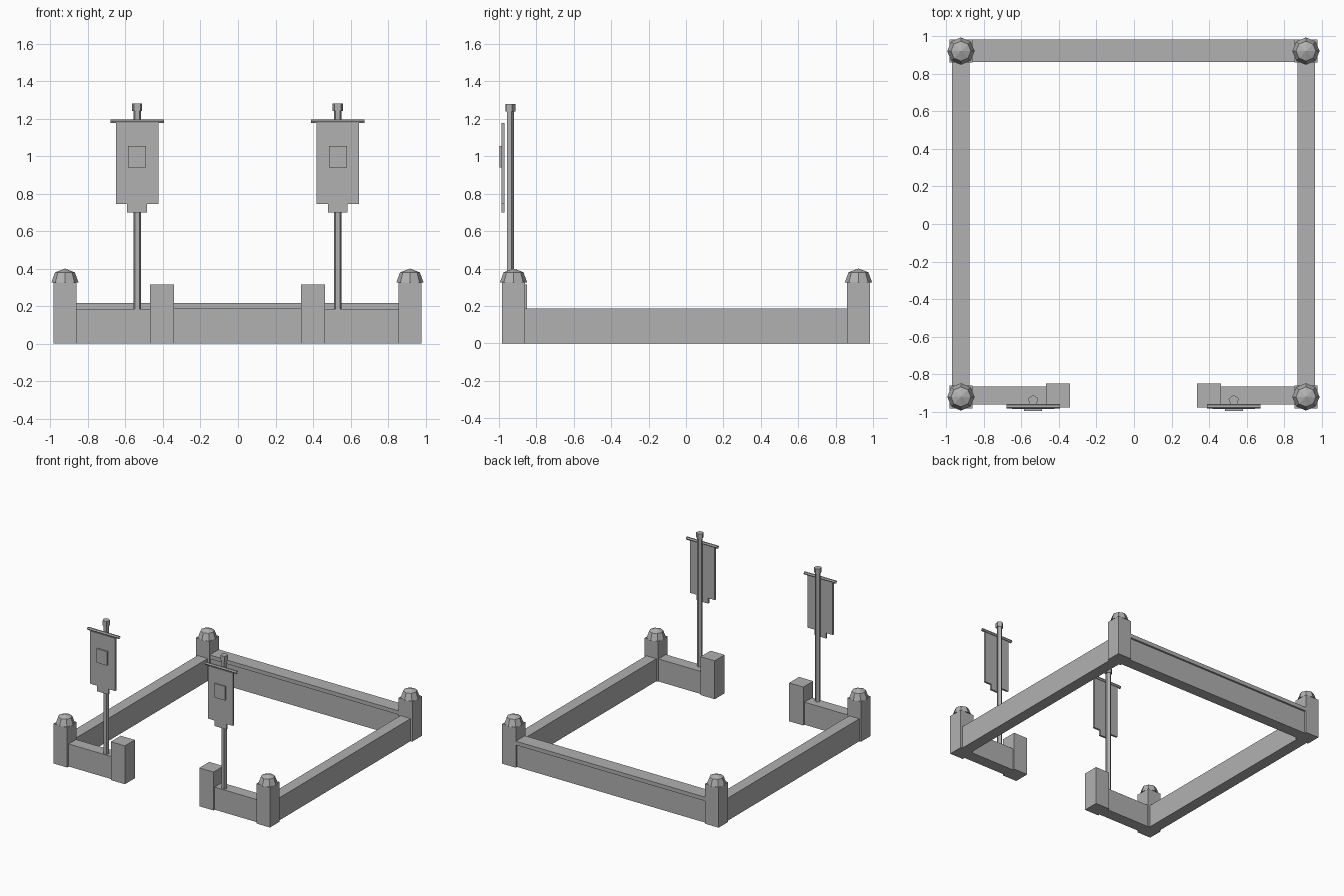
import bpy
import math

cube = bpy.data.objects.get("Cube")
if cube:
    bpy.data.objects.remove(cube)

stone = bpy.data.materials.new("stone_grey")
stone.use_nodes = True
GREY = (0.44, 0.44, 0.44, 1)
stone.diffuse_color = GREY
stone.node_tree.nodes["Principled BSDF"].inputs["Base Color"].default_value = GREY

SHIFT = -0.003  # the mirror line between the two halves


def build(name, verts, faces):
    mesh = bpy.data.meshes.new(name)
    mesh.from_pydata(verts, [], faces)
    mesh.materials.append(stone)
    obj = bpy.data.objects.new(name, mesh)
    bpy.context.collection.objects.link(obj)
    return obj


def box(name, x, y, z):
    """Box from (low, high) ranges."""
    x, y, z = sorted(x), sorted(y), sorted(z)
    verts = [(a + SHIFT, b, c) for a in x for b in y for c in z]
    faces = [(0, 1, 3, 2), (4, 6, 7, 5), (0, 4, 5, 1),
             (2, 3, 7, 6), (0, 2, 6, 4), (1, 5, 7, 3)]
    return build(name, verts, faces)


def lathe(name, centre, sides, rings, turn=0.0, axis="z", capped=True):
    """Faceted solid from (radius, height) rings; zero radius ends in a point."""
    cx, cy, cz = centre
    verts, faces, loops = [], [], []
    for r, h in rings:
        start = len(verts)
        n = 1 if r == 0 else sides
        for i in range(n):
            a = turn + math.tau * i / sides
            u, v = r * math.cos(a), r * math.sin(a)
            p = (u, v, h) if axis == "z" else (h, u, v)
            verts.append((cx + p[0] + SHIFT, cy + p[1], cz + p[2]))
        loops.append(list(range(start, start + n)))
    for low, high in zip(loops, loops[1:]):
        for i in range(sides):
            j = (i + 1) % sides
            if len(high) == 1:
                faces.append((low[i], low[j], high[0]))
            else:
                faces.append((low[i], low[j], high[j], high[i]))
    if capped:
        faces.append(loops[0][::-1])
        if len(loops[-1]) > 1:
            faces.append(loops[-1])
    return build(name, verts, faces)


POST = 0.922
WALL_TOP = 0.185

for side, s in (("left", 1), ("right", -1)):
    # Corner posts with faceted caps
    for end, e in (("front", -1), ("back", 1)):
        box(f"{end}_{side}_post", (s * 0.859, s * 0.982),
            (e * 0.861, e * 0.984), (0, 0.327))
        lathe(f"{end}_{side}_post_cap", (s * 0.92, e * POST, 0), 8,
              [(0.073, 0.325), (0.053, 0.38), (0, 0.4)])

    # Side wall, short front wall and gate post
    box(f"{side}_wall", (s * 0.875, s * 0.967), (-0.92, 0.92), (0, WALL_TOP))
    box(f"front_{side}_wall", (s * 0.4, s * 0.92), (-0.963, -0.867), (0, WALL_TOP))
    box(f"{side}_gate_post", (s * 0.338, s * 0.466), (-0.979, -0.851), (0, 0.315))

    # Banner pole with finial and crossbar
    x = s * 0.535
    lathe(f"{side}_pole", (x, -0.94, 0), 5, [(0.021, 0.18), (0.021, 1.245)], 1.6)
    lathe(f"{side}_finial", (x, -0.94, 0), 5, [(0.029, 1.24), (0.029, 1.28)], 1.6)
    lathe(f"{side}_crossbar", (x, -0.972, 1.186), 6,
          [(0.012, -0.143), (0.012, 0.143)], axis="x", capped=False)

    # Hanging banner with tail and raised plate
    cloth = (-0.987, -0.971)
    box(f"{side}_banner", (x - 0.113, x + 0.113), cloth, (0.745, 1.178))
    box(f"{side}_banner_tail", (x - 0.053, x + 0.053), cloth, (0.70, 0.745))
    box(f"{side}_banner_plate", (x - 0.048, x + 0.048), (-0.998, -0.987), (0.94, 1.055))

# Back wall with a wider coping
box("back_wall", (-0.92, 0.92), (0.876, 0.968), (0, WALL_TOP))
box("back_wall_coping", (-0.92, 0.92), (0.865, 0.983), (WALL_TOP, 0.217))
